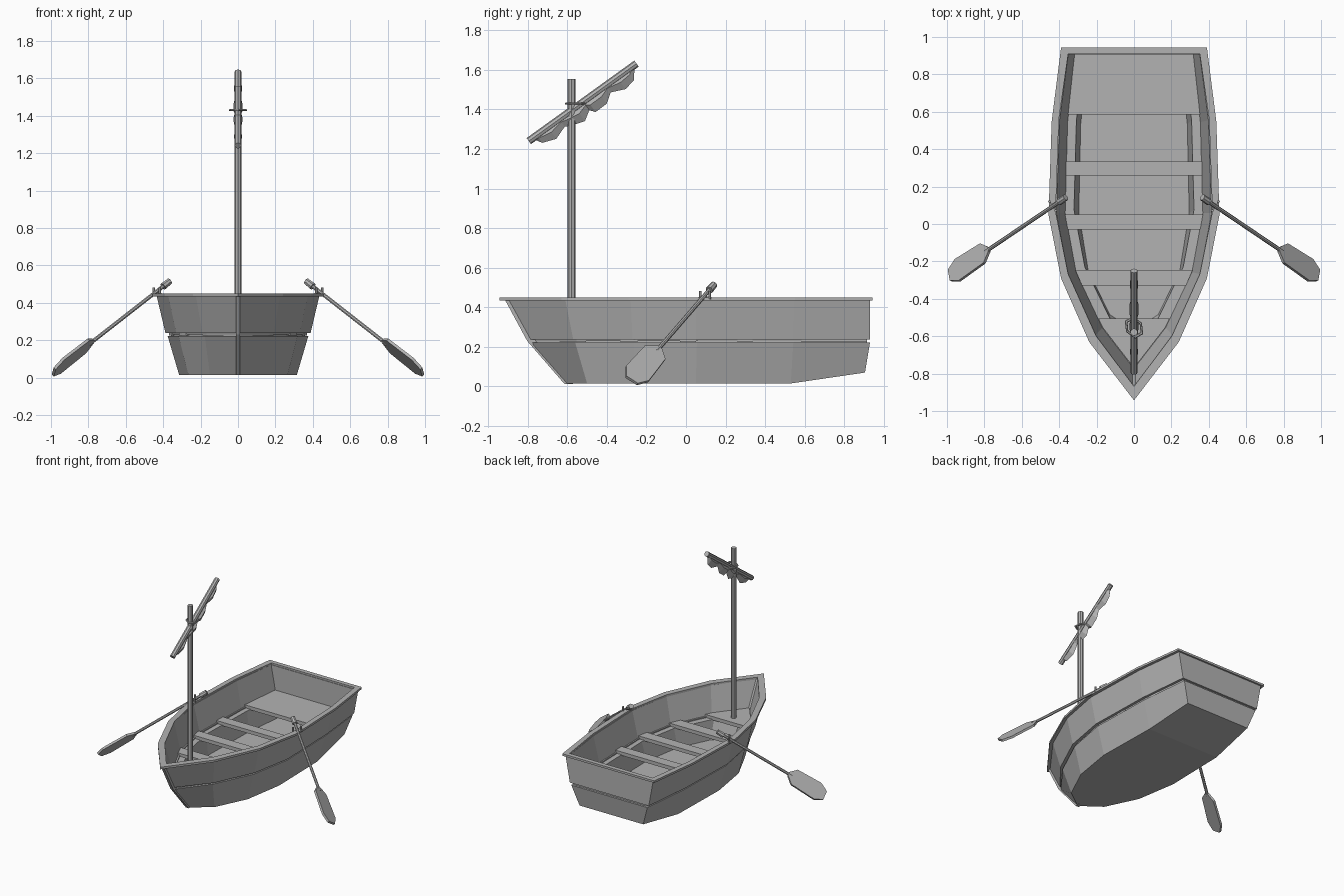
import bpy, bmesh, math
from mathutils import Vector

if "Cube" in bpy.data.objects:
    bpy.data.objects.remove(bpy.data.objects["Cube"], do_unlink=True)

grey = bpy.data.materials.new("plain_grey")
grey.use_nodes = True
tone = (0.45, 0.45, 0.45, 1)
grey.diffuse_color = tone
grey.node_tree.nodes["Principled BSDF"].inputs["Base Color"].default_value = tone


def finish(name, bm):
    bmesh.ops.remove_doubles(bm, verts=bm.verts, dist=0.0002)
    bmesh.ops.recalc_face_normals(bm, faces=bm.faces)
    mesh = bpy.data.meshes.new(name)
    bm.to_mesh(mesh)
    bm.free()
    mesh.materials.append(grey)
    obj = bpy.data.objects.new(name, mesh)
    bpy.context.collection.objects.link(obj)
    return obj


def ring(half, z, stern_z=None):
    """Mirror a half outline (stern to stem) into a closed loop of points."""
    right = [Vector((x, y, z)) for x, y in half]
    if stern_z is not None:
        right[0].z = stern_z
    left = [Vector((-p.x, p.y, p.z)) for p in reversed(right[:-1])]
    return right + left


def loft(name, rings, caps=True, closed=False):
    bm = bmesh.new()
    loops = [[bm.verts.new(p) for p in r] for r in rings]
    n = len(loops[0])
    pairs = list(zip(loops, loops[1:])) + ([(loops[-1], loops[0])] if closed else [])
    for a, b in pairs:
        for i in range(n):
            j = (i + 1) % n
            bm.faces.new((a[i], a[j], b[j], b[i]))
    if caps:  # strips running across the boat
        for loop in (loops[0], loops[-1]):
            for i in range(n // 2 - 1):
                bm.faces.new((loop[i], loop[i + 1], loop[n - 2 - i], loop[n - 1 - i]))
            k = n // 2
            bm.faces.new((loop[k - 1], loop[k], loop[k + 1]))
    return finish(name, bm)


def inset(half, side, stern, stem):
    last = len(half) - 1
    out = []
    for i, (x, y) in enumerate(half):
        shift = -stern if i == 0 else stem if i == last else side * i / last
        out.append((max(x - side, 0) if i < last else 0, y + shift))
    return out


def prism(name, points, offset):
    """Extrude a flat polygon by the offset vector."""
    bm = bmesh.new()
    face = bm.faces.new([bm.verts.new(p) for p in points])
    grown = bmesh.ops.extrude_face_region(bm, geom=[face])["geom"]
    bmesh.ops.translate(bm, vec=offset,
                        verts=[v for v in grown if isinstance(v, bmesh.types.BMVert)])
    return finish(name, bm)


def rod(name, start, end, radius, sides=8, end_radius=None):
    start, end = Vector(start), Vector(end)
    bm = bmesh.new()
    bmesh.ops.create_cone(bm, cap_ends=True, segments=sides, radius1=radius,
                          radius2=end_radius or radius, depth=(end - start).length)
    turn = (end - start).to_track_quat('Z', 'Y').to_matrix()
    bmesh.ops.rotate(bm, matrix=turn, verts=bm.verts)
    bmesh.ops.translate(bm, vec=(start + end) / 2, verts=bm.verts)
    return finish(name, bm)


# Half outlines, stern to stem
rim = [(.39, .943), (.44, .55), (.457, .05), (.39, -.29), (.24, -.63), (0, -.943)]
top = [(.372, .93), (.418, .55), (.435, .05), (.373, -.28), (.225, -.61), (0, -.91)]
mid = [(.335, .93), (.375, .54), (.388, .05), (.33, -.27), (.19, -.57), (0, -.80)]
base = [(.27, .905), (.305, .53), (.315, .05), (.265, -.26), (.15, -.5), (0, -.61)]
ledge = inset(mid, .022, .025, .03)
low = inset(mid, .012, 0, .008)

# Hull shell: lower strake, groove, upper strake, inside wall, ledge and floor
loft("hull", [
    ring(base, .015, .07), ring(low, .222), ring(inset(mid, .03, .015, .03), .222),
    ring(inset(mid, .03, .015, .03), .238), ring(mid, .238), ring(top, .437),
    ring(inset(top, .02, .025, .04), .437), ring(ledge, .23),
    ring(inset(ledge, .045, .04, .08), .23), ring(inset(base, .02, .05, .04), .08)])

# Gunwale rim around the top edge
inner = inset(rim, .038, .034, .075)
loft("gunwale", [ring(rim, .434), ring(rim, .45), ring(inner, .45), ring(inner, .434)],
     caps=False, closed=True)

# Stem post along the bow
stem = [(-.915, .437), (-.803, .23), (-.615, .013), (-.57, .013), (-.76, .23), (-.86, .437)]
prism("stem_post", [(-.012, y, z) for y, z in stem], (.024, 0, 0))


def half_width(y):
    for (xa, ya), (xb, yb) in zip(ledge, ledge[1:]):
        if yb <= y <= ya:
            return xa + (xb - xa) * (y - ya) / (yb - ya)
    return ledge[0][0]


def seat(name, back, front):
    ys = [back, front]
    half = [(half_width(y) + .004, y) for y in ys]
    if front < ledge[-1][1] + .01:  # pointed deck
        half = [(half_width(back), back), ledge[-2], ledge[-1]]
    pts = [(x, y, .225) for x, y in half] + [(-x, y, .225) for x, y in reversed(half)]
    if half[-1][0] == 0:
        pts.pop(len(half))
    prism(name, pts, (0, 0, .027))


# Seats and bow deck
seat("stern_seat", .915, .585)
seat("aft_bench", .335, .26)
seat("middle_bench", .05, -.03)
seat("fore_bench", -.245, -.33)
seat("bow_deck", -.505, ledge[-1][1])

# Mast and slanted yard
rod("mast", (0, -.578, .24), (0, -.578, 1.555), .02)
yard_low, yard_high = Vector((0, -.795, 1.24)), Vector((0, -.25, 1.632))
rod("yard", yard_low, yard_high, .019)

# Furled sail bunched beneath the yard, as (distance along, drop) pairs
along = (yard_high - yard_low).normalized()
drop = Vector((0, along.z, -along.y))
folds = [(.03, 0), (.05, .035), (.12, .06), (.19, .035), (.22, .05), (.29, .072), (.34, .04),
         (.36, .066), (.43, .065), (.48, .03), (.55, .06), (.61, .05), (.65, 0)]
for side in (-1, 1):
    loops = []
    bm = bmesh.new()
    for s, d in folds:
        p = yard_low + along * s
        bulge = Vector((side * (.004 + d * .3), 0, 0))
        loops.append([bm.verts.new(q) for q in
                      (p, p + bulge + drop * d * .5, p + drop * (d + .012))])
    for a, b in zip(loops, loops[1:]):
        for i in range(2):
            bm.faces.new((a[i], a[i + 1], b[i + 1], b[i]))
    finish("sail_fold_left" if side > 0 else "sail_fold_right", bm)

# Rope lashing around mast and yard
bpy.ops.mesh.primitive_torus_add(major_segments=6, minor_segments=6, major_radius=.042,
                                 minor_radius=.007, location=(0, -.553, 1.43),
                                 rotation=(0, 0, math.pi / 6))
lashing = bpy.context.object
lashing.name = "rope_lashing"
lashing.scale.y = 1.3
lashing.data.materials.append(grey)

# Oars with locks on both sides
for side, word in ((1, "left"), (-1, "right")):
    def at(x, y, z):
        return Vector((side * x, y, z))
    grip = at(.365, .142, .515)
    neck = at(.775, -.135, .195)
    tip = at(.985, -.275, .03)
    run = tip - neck
    across = at(.02, .115, -.075) / 2
    rod(word + "_oar_shaft", grip, neck + run * .1, .011)
    rod(word + "_oar_grip", grip, grip + run * .17, .018, 8, .02)
    shape = [(0, -.2), (.16, -.9), (.8, -1), (1, -.5), (1, .5), (.8, 1), (.16, .9), (0, .2)]
    thick = run.cross(across).normalized() * .016
    prism(word + "_oar_blade", [neck + run * s + across * w - thick / 2 for s, w in shape], thick)
    lock = grip + run * .33
    fork = at(.02, .03, 0)
    rod(word + "_lock_pin", at(.435, .095, .435), lock - Vector((0, 0, .012)), .009)
    rod(word + "_lock_bar", lock - fork - Vector((0, 0, .014)),
        lock + fork - Vector((0, 0, .014)), .007, 6)
    for k in (-1, 1):
        foot = lock + fork * k * .8 - Vector((0, 0, .014))
        rod(word + "_lock_horn", foot, foot + Vector((0, 0, .035)), .007, 6)
